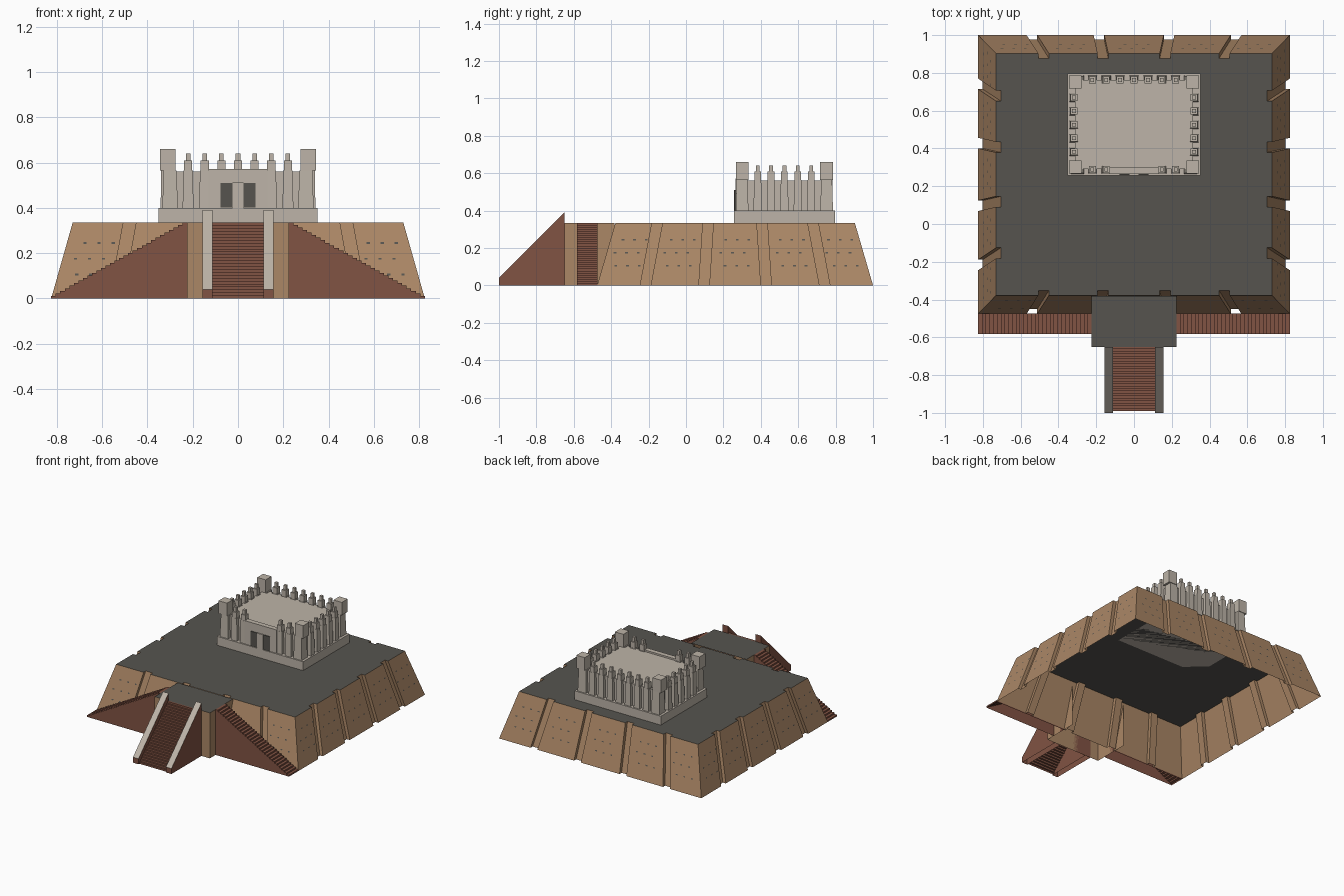
import bpy, bmesh
from mathutils import Vector

if "Cube" in bpy.data.objects:
    bpy.data.objects.remove(bpy.data.objects["Cube"])


def material(name, rgb):
    m = bpy.data.materials.new(name)
    lin = [(c / 255 / 12.92) if c / 255 <= 0.04045 else ((c / 255 + 0.055) / 1.055) ** 2.4 for c in rgb]
    m.diffuse_color = (*lin, 1)
    m.use_nodes = True
    m.node_tree.nodes["Principled BSDF"].inputs["Base Color"].default_value = m.diffuse_color
    return m


TAN = material("tan brick", (171, 135, 102))
STONE = material("pale stone", (189, 180, 168))
DARK = material("dark paving", (86, 84, 79))
RUST = material("rust brick", (129, 83, 67))


def finish(name, bm, *mats, rule=None):
    bmesh.ops.recalc_face_normals(bm, faces=bm.faces)
    bm.normal_update()
    if rule:
        for f in bm.faces:
            f.material_index = rule(f)
    me = bpy.data.meshes.new(name)
    bm.to_mesh(me)
    bm.free()
    for m in mats:
        me.materials.append(m)
    ob = bpy.data.objects.new(name, me)
    bpy.context.collection.objects.link(ob)
    return ob


def add_box(bm, x0, x1, y0, y1, z0, z1, taper=0.0, bottom=True):
    v = [bm.verts.new((x, y, z0)) for x, y in ((x0, y0), (x1, y0), (x1, y1), (x0, y1))]
    t = taper
    v += [bm.verts.new((x, y, z1)) for x, y in
          ((x0 + t, y0 + t), (x1 - t, y0 + t), (x1 - t, y1 - t), (x0 + t, y1 - t))]
    for i in range(4):
        j = (i + 1) % 4
        bm.faces.new((v[i], v[j], v[j + 4], v[i + 4]))
    bm.faces.new(v[4:])
    if bottom:
        bm.faces.new(v[3::-1])


def add_prism(bm, a, b):
    """Joins two matching outlines; the last edge (underside) stays open."""
    va, vb = [bm.verts.new(p) for p in a], [bm.verts.new(p) for p in b]
    bm.faces.new(va)
    bm.faces.new(vb[::-1])
    for i in range(len(va) - 1):
        bm.faces.new((va[i], vb[i], vb[i + 1], va[i + 1]))


H = 0.335          # terrace height
CY = 0.2625        # terrace centre
BOT, TOP = (0.825, 0.7375), (0.73, 0.64)
FRACS = {0: (-0.655, -0.225, 0.225, 0.655), 1: (-0.65, -0.225, 0.225, 0.65)}
SIDES = ((0, -1), (1, 1), (0, 1), (1, -1))   # running axis, outward sign


def wall_point(axis, sign, u, out, half):
    """Point on one wall: u runs counter-clockwise along it, out pushes outward."""
    if axis == 0:
        return (-sign * u, CY + sign * (half[1] + out))
    return (sign * (half[0] + out), CY + sign * u)


def outline(half, depth):
    pts = []
    for axis, sign in SIDES:
        h = half[axis]
        pts.append(wall_point(axis, sign, -h, 0, half))
        for f in FRACS[axis]:
            for du, d in ((-0.028, 0), (-0.028, -depth), (0.028, -depth), (0.028, 0)):
                pts.append(wall_point(axis, sign, f * h + du, d, half))
    return pts


# Sloped, grooved terrace, open underneath
bm = bmesh.new()
lo = [bm.verts.new((x, y, 0)) for x, y in outline(BOT, 0.024)]
hi = [bm.verts.new((x, y, H)) for x, y in outline(TOP, 0.026)]
for i in range(len(lo)):
    j = (i + 1) % len(lo)
    bm.faces.new((lo[i], lo[j], hi[j], hi[i]))
bm.faces.new(hi)
finish("terrace", bm, TAN, DARK, rule=lambda f: int(abs(f.normal.z) > 0.9))

# Small weep holes in rows on the wall panels
bm = bmesh.new()
for axis, sign in SIDES:
    edges = (-1,) + FRACS[axis] + (1,)
    for p in range(5):
        if (axis, sign) == (0, -1) and 0 < p < 4:
            continue
        for row, z in enumerate((0.245, 0.175, 0.105)):
            t = z / H
            half = [b + (a - b) * t for a, b in zip(TOP, BOT)]
            mid = (edges[p] + edges[p + 1]) / 2 * half[axis]
            for k in (-1, 0, 1):
                u = mid + k * 0.062 + (0.012, -0.014, 0.008)[row]
                quad = []
                for du, dz in ((-0.007, -0.004), (0.007, -0.004), (0.007, 0.004), (-0.007, 0.004)):
                    x, y = wall_point(axis, sign, u + du, 0.002 - dz * 0.28, half)
                    quad.append(bm.verts.new((x, y, z + dz)))
                bm.faces.new(quad)
finish("weep_holes", bm, DARK)

# Gate landing at the head of the stairs
bm = bmesh.new()
add_box(bm, -0.225, 0.225, -0.65, -0.382, 0, H, bottom=False)
bm.faces.ensure_lookup_table()
bm.faces.remove(bm.faces[2])
finish("gate_landing", bm, TAN, DARK, rule=lambda f: int(abs(f.normal.z) > 0.9))


def steps(start, end, n):
    """Stepped profile rising from start to end, closed down to the floor."""
    pts = [(start, 0)]
    for i in range(n):
        a = start + (end - start) * i / n
        b = start + (end - start) * (i + 1) / n
        pts += [(a, H * (i + 1) / n), (b, H * (i + 1) / n)]
    return pts + [(end, 0)]


# Side flights along the front wall
for s, name in ((-1, "left_flight"), (1, "right_flight")):
    bm = bmesh.new()
    prof = steps(s * 0.825, s * 0.225, 30)
    add_prism(bm, [(x, -0.583, z) for x, z in prof], [(x, -0.473, z) for x, z in prof])
    finish(name, bm, RUST)

# Central flight
bm = bmesh.new()
prof = steps(-0.99, -0.65, 26)
add_prism(bm, [(-0.112, y, z) for y, z in prof], [(0.112, y, z) for y, z in prof])
finish("central_flight", bm, RUST)

# Balustrades with pale sloping tops
for s, name in ((-1, "left_balustrade"), (1, "right_balustrade")):
    bm = bmesh.new()
    prof = ((-1, 0), (-1, 0.04), (-0.65, 0.39), (-0.65, 0))
    add_prism(bm, [(s * 0.112, y, z) for y, z in prof], [(s * 0.157, y, z) for y, z in prof])
    finish(name, bm, RUST, STONE, rule=lambda f: int(0.3 < abs(f.normal.z) < 0.9))

# Temple plinth and body
bm = bmesh.new()
add_box(bm, -0.352, 0.352, 0.256, 0.796, H, 0.4)
finish("temple_plinth", bm, STONE)
bm = bmesh.new()
add_box(bm, -0.312, 0.312, 0.292, 0.762, 0.4, 0.56)
finish("temple_body", bm, STONE)

# Corner towers with cube caps
bm = bmesh.new()
for sx in (-1, 1):
    for sy in (-1, 1):
        x, y = sx * 0.3, 0.526 + sy * 0.226
        add_box(bm, x - 0.034, x + 0.034, y - 0.034, y + 0.034, 0.4, 0.565, 0.005)
        x, y = sx * 0.311, 0.526 + sy * 0.225
        add_box(bm, x - 0.034, x + 0.034, y - 0.034, y + 0.034, 0.565, 0.66)
finish("corner_towers", bm, STONE)

# Buttresses, each topped by a stepped pinnacle
spots = [(i * 0.0735, 0.763) for i in range(-3, 4)]
spots += [(i * 0.0735, 0.289) for i in (-3, -2, 2, 3)]
spots += [(s * 0.318, 0.526 + i * 0.0715) for s in (-1, 1) for i in range(-2, 3)]
butt, pinn = bmesh.new(), bmesh.new()
for x, y in spots:
    add_box(butt, x - 0.024, x + 0.024, y - 0.022, y + 0.022, 0.4, 0.565, 0.003)
    add_box(pinn, x - 0.018, x + 0.018, y - 0.018, y + 0.018, 0.565, 0.608)
    add_box(pinn, x - 0.010, x + 0.010, y - 0.010, y + 0.010, 0.608, 0.64)
finish("buttresses", butt, STONE)
finish("pinnacles", pinn, STONE)

# Portal block, dark doorway and dividing pillar
bm = bmesh.new()
add_box(bm, -0.13, 0.13, 0.264, 0.3, 0.4, 0.572)
finish("portal", bm, STONE)
bm = bmesh.new()
add_box(bm, -0.078, 0.078, 0.259, 0.266, 0.402, 0.51)
finish("doorway", bm, DARK)
bm = bmesh.new()
add_box(bm, -0.025, 0.025, 0.256, 0.266, 0.4, 0.511)
finish("door_pillar", bm, STONE)
